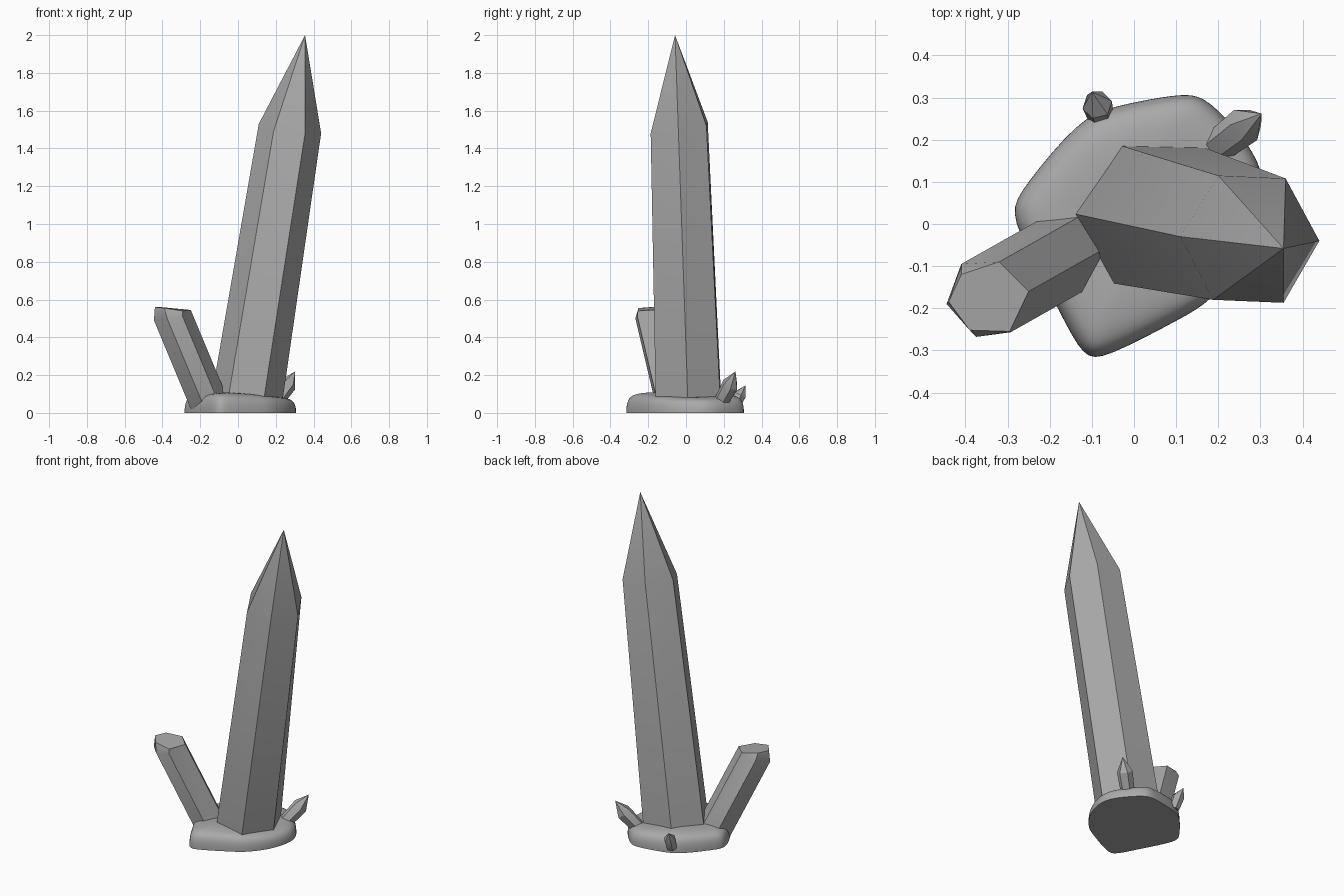
import bpy, bmesh
from math import cos, sin, pi, radians
from mathutils import Vector

cube = bpy.data.objects.get("Cube")
if cube:
    bpy.data.objects.remove(cube, do_unlink=True)

stone = bpy.data.materials.new("grey_stone")
stone.use_nodes = True
grey = (0.4, 0.4, 0.4, 1)
stone.diffuse_color = grey
stone.node_tree.nodes["Principled BSDF"].inputs["Base Color"].default_value = grey


def loft(name, rings, tip=None, crease_base=False):
    """Skin rings of equal size from bottom to top; close with a tip or a flat cap."""
    bm = bmesh.new()
    rows = [[bm.verts.new(p) for p in ring] for ring in rings]
    n = len(rows[0])
    for low, high in zip(rows, rows[1:]):
        for i in range(n):
            j = (i + 1) % n
            bm.faces.new((low[i], low[j], high[j], high[i]))
    base = bm.faces.new(rows[0][::-1])
    if tip:
        top = bm.verts.new(tip)
        for i in range(n):
            bm.faces.new((rows[-1][i], rows[-1][(i + 1) % n], top))
    else:
        bm.faces.new(rows[-1])
    if crease_base:
        layer = bm.edges.layers.float.new("crease_edge")
        for e in base.edges:
            e[layer] = 1
    bmesh.ops.remove_doubles(bm, verts=bm.verts, dist=0.0005)
    bmesh.ops.recalc_face_normals(bm, faces=bm.faces)
    mesh = bpy.data.meshes.new(name)
    bm.to_mesh(mesh)
    bm.free()
    mesh.materials.append(stone)
    obj = bpy.data.objects.new(name, mesh)
    bpy.context.collection.objects.link(obj)
    return obj


def small_crystal(name, start, shoulder, tip, radius):
    """Six-sided pointed crystal along a slanted axis."""
    start, shoulder = Vector(start), Vector(shoulder)
    turn = (shoulder - start).to_track_quat("Z", "Y")

    def ring(c, r):
        return [c + turn @ Vector((r * cos(k * pi / 3), r * sin(k * pi / 3), 0)) for k in range(6)]
    return loft(name, [ring(start, radius * 0.85), ring(shoulder, radius)], tip)


# Rounded rock base
outline = [(-.295, .03), (-.265, .085), (-.13, .25), (-.05, .28), (.11, .31), (.165, .305),
           (.235, .235), (.30, .15), (.315, .06), (.27, -.08), (.18, -.185), (.12, -.22),
           (-.07, -.32), (-.12, -.32), (-.175, -.21), (-.25, -.07)]
levels = [(1, 0), (1, .04), (.95, .09), (.75, .108), (.4, .11)]
rock = loft("rock_base",
            [[(x * s, y * s, z * (1 - .7 * max(x, 0) - .5 * max(-x - .12, 0))) for x, y in outline]
             for s, z in levels], crease_base=True)
smooth = rock.modifiers.new("rounding", "SUBSURF")
smooth.levels = smooth.render_levels = 2

# Tall leaning crystal
tall_base = [(-.145, .025), (-.055, -.14), (.135, -.16), (.235, .01), (.165, .182), (-.035, .187)]
tall_shoulder = [(.11, -.03, 1.53), (.188, -.18, 1.49), (.355, -.187, 1.48),
                 (.44, -.04, 1.48), (.36, .108, 1.52), (.2, .115, 1.54)]
tall = loft("tall_crystal", [[(x, y, .06) for x, y in tall_base], tall_shoulder], (.355, -.058, 2))

# Blunt side crystal with a chamfered end
blunt_rim = [(-.41, -.095, .52), (-.32, -.09, .55), (-.25, -.16, .545),
             (-.293, -.257, .51), (-.375, -.268, .50), (-.445, -.19, .49)]
blunt_cap = [(-.41, -.12, .56), (-.32, -.09, .55), (-.25, -.16, .545),
             (-.295, -.255, .54), (-.39, -.252, .555), (-.44, -.185, .56)]
axis = Vector((.2, .113, -.48))
blunt_base = []
for p in blunt_rim:
    p = Vector(p)
    blunt_base.append(p + axis * ((p.z - .02) / .48))
blunt = loft("blunt_crystal", [blunt_base[::-1], blunt_rim[::-1], blunt_cap[::-1]])

# Two little crystals at the back
shard = small_crystal("side_shard", (.18, .17, .03), (.265, .235, .15), (.303, .262, .22), .045)
sliver = small_crystal("back_shard", (-.08, .255, .03), (-.087, .283, .095), (-.1, .314, .145), .036)

# Smooth shading with sharp crystal edges
bpy.ops.object.select_all(action="DESELECT")
for obj in (rock, tall, blunt, shard, sliver):
    obj.select_set(True)
bpy.context.view_layer.objects.active = rock
bpy.ops.object.shade_smooth_by_angle(angle=radians(30))
# The rock is rounded all over apart from its flat underside
for poly in rock.data.polygons:
    poly.use_smooth = poly.normal.z > -0.9
sharp = rock.data.attributes.get("sharp_edge")
if sharp:
    for edge in rock.data.edges:
        a, b = (rock.data.vertices[v].co.z for v in edge.vertices)
        sharp.data[edge.index].value = max(a, b) < 0.001
